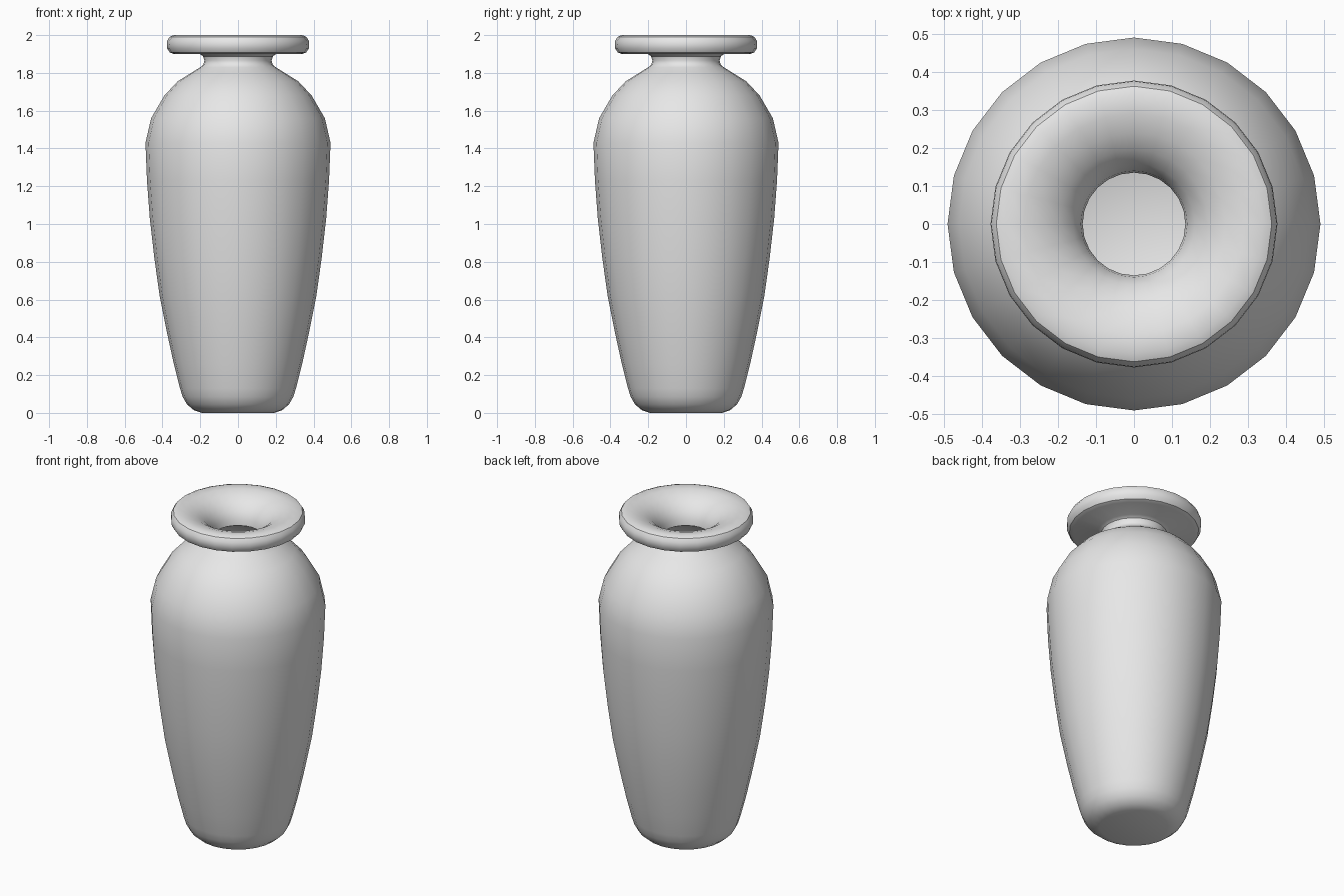
import bpy
import bmesh
import math

cube = bpy.data.objects.get("Cube")
if cube:
    bpy.data.objects.remove(cube, do_unlink=True)

SIDES = 24

# One plain grey clay colour
clay = bpy.data.materials.new("grey_clay")
clay.use_nodes = True
clay.diffuse_color = (0.8, 0.8, 0.8, 1)
clay.node_tree.nodes["Principled BSDF"].inputs["Base Color"].default_value = (0.8, 0.8, 0.8, 1)


def lathe(name, profile, material):
    """Spin a (radius, height) profile about the z axis."""
    bm = bmesh.new()
    verts = [bm.verts.new((r, 0, z)) for r, z in profile]
    edges = [bm.edges.new(pair) for pair in zip(verts, verts[1:])]
    bmesh.ops.spin(bm, geom=verts + edges, cent=(0, 0, 0), axis=(0, 0, 1),
                   angle=math.tau, steps=SIDES)
    bmesh.ops.remove_doubles(bm, verts=bm.verts, dist=0.0005)
    bmesh.ops.recalc_face_normals(bm, faces=bm.faces)
    mesh = bpy.data.meshes.new(name)
    bm.to_mesh(mesh)
    bm.free()
    mesh.materials.append(material)
    obj = bpy.data.objects.new(name, mesh)
    bpy.context.collection.objects.link(obj)
    bpy.ops.object.select_all(action="DESELECT")
    obj.select_set(True)
    bpy.context.view_layer.objects.active = obj
    bpy.ops.object.shade_smooth_by_angle(angle=math.radians(35))
    return obj


# Rounded foot and tapering wall
foot = [(0, 0), (0.19, 0), (0.235, 0.015), (0.27, 0.045), (0.293, 0.085), (0.307, 0.13)]
wall = [(0.34, 0.26), (0.375, 0.42), (0.415, 0.62), (0.443, 0.82),
        (0.467, 1.03), (0.482, 1.23), (0.49, 1.43)]
# Domed shoulder
shoulder = [(0.46, 1.56), (0.39, 1.68), (0.32, 1.755), (0.24, 1.805), (0.2, 1.83)]
# Pinched neck
neck = [(0.183, 1.845), (0.178, 1.865), (0.185, 1.888), (0.203, 1.9)]
# Thick rounded lip
lip = [(0.34, 1.9), (0.362, 1.909), (0.375, 1.93), (0.377, 1.95),
       (0.375, 1.97), (0.362, 1.991), (0.34, 2.0)]
# Funnel-shaped mouth
mouth = [(0.29, 1.996), (0.24, 1.98), (0.195, 1.953), (0.16, 1.915), (0.14, 1.875), (0.135, 1.84)]
# Hollow inside follows the outer wall
inside = [(r - 0.02, z - 0.012) for r, z in reversed(wall + shoulder[:-1])]
floor = [(0.28, 0.13), (0.25, 0.07), (0.19, 0.03), (0, 0.03)]

lathe("vase_body", foot + wall + shoulder + neck + lip + mouth + inside + floor, clay)
